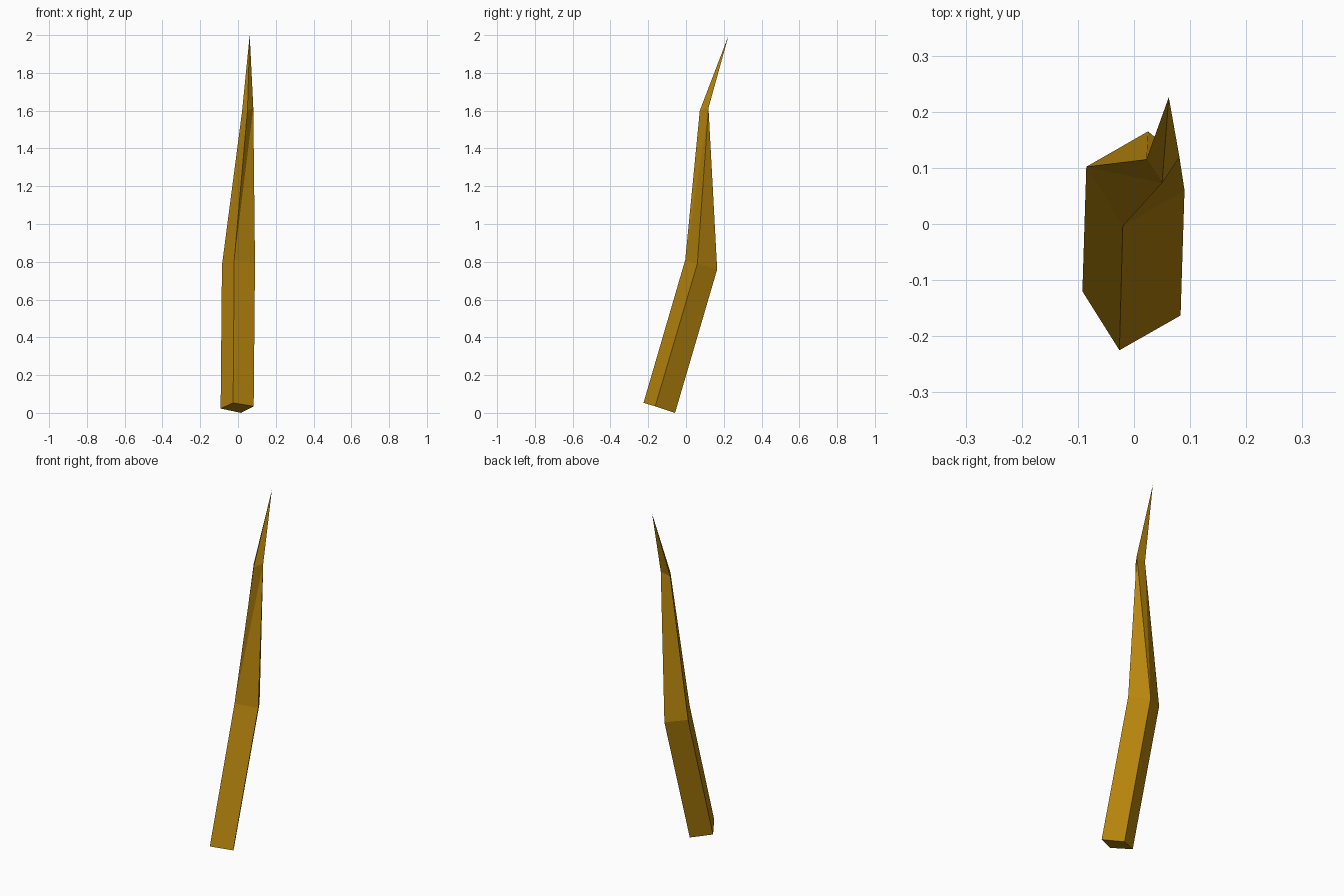
import bpy
import bmesh

cube = bpy.data.objects.get("Cube")
if cube:
    bpy.data.objects.remove(cube, do_unlink=True)

# Golden brown surface
gold = bpy.data.materials.new("golden_brown")
gold.use_nodes = True
gold.diffuse_color = (0.48, 0.238, 0.004, 1)
gold.node_tree.nodes["Principled BSDF"].inputs["Base Color"].default_value = gold.diffuse_color

# Cross-sections from base to tip, corners in order: left, front, right, back
tip = (0.062, 0.226, 2.0)
upper_right = (0.081, 0.119, 1.615)
sections = [
    [(-0.092, -0.12, 0.023), (-0.026, -0.225, 0.053), (0.083, -0.163, 0.035), (0.016, -0.058, 0.0)],
    [(-0.085, 0.102, 0.78), (-0.02, -0.004, 0.81), (0.09, 0.06, 0.79), (0.025, 0.165, 0.76)],
    [(0.022, 0.115, 1.6), (0.05, 0.073, 1.6), upper_right, upper_right],
    [tip] * 4,
]

# Bent, tapering spike: bridge the sections with flat facets
bm = bmesh.new()
rings = [[bm.verts.new(p) for p in section] for section in sections]
bm.faces.new(rings[0])
for low, high in zip(rings, rings[1:]):
    for i in range(4):
        j = (i + 1) % 4
        bm.faces.new((low[i], low[j], high[j]))
        bm.faces.new((low[i], high[j], high[i]))

# Weld the corners that meet, and join the coplanar facets of the lower shaft
bmesh.ops.remove_doubles(bm, verts=bm.verts, dist=0.0001)
bmesh.ops.dissolve_limit(bm, angle_limit=0.02, verts=bm.verts, edges=bm.edges)
bmesh.ops.recalc_face_normals(bm, faces=bm.faces)

mesh = bpy.data.meshes.new("curved_spike")
bm.to_mesh(mesh)
bm.free()
mesh.materials.append(gold)
spike = bpy.data.objects.new("curved_spike", mesh)
bpy.context.collection.objects.link(spike)
